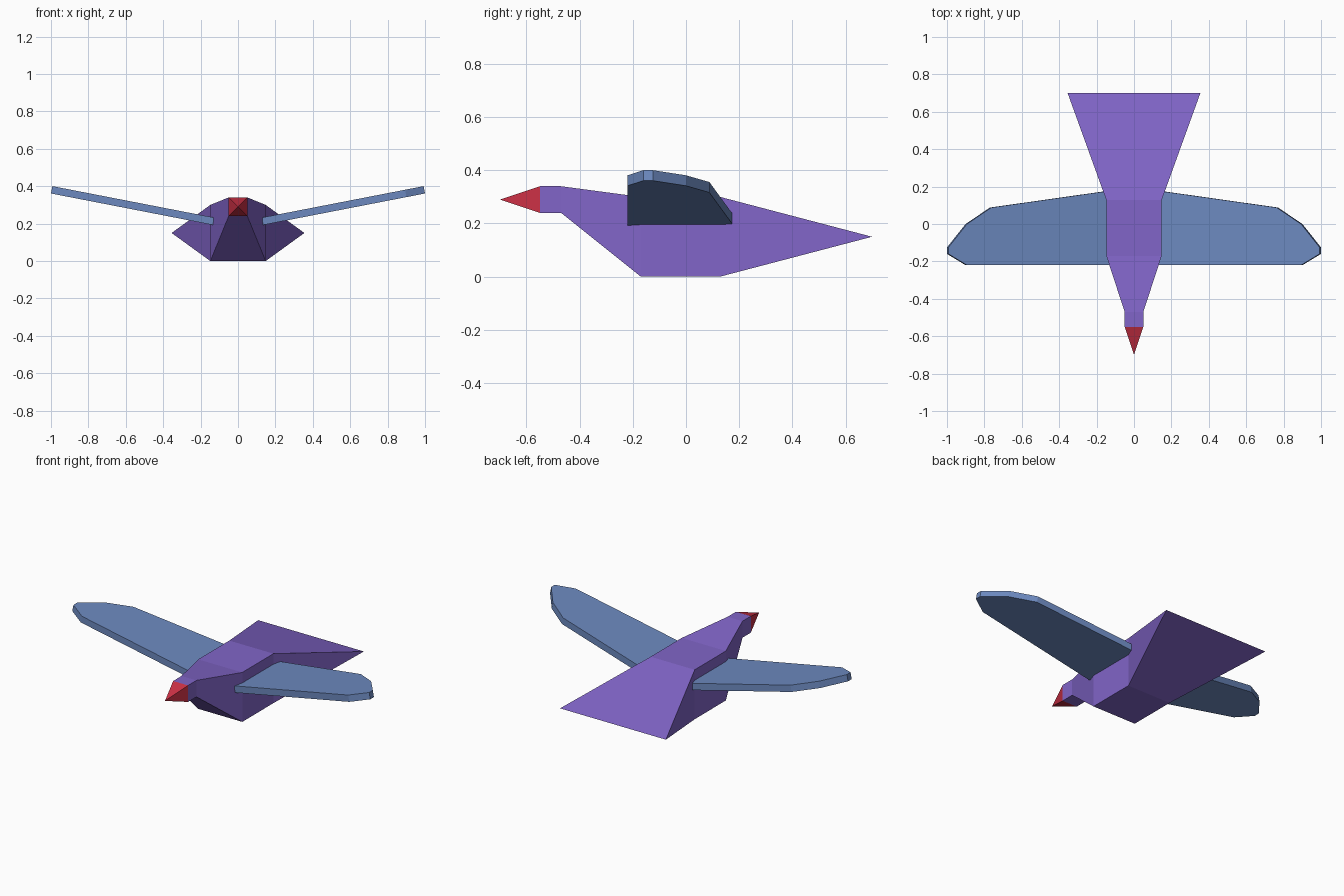
import bpy, bmesh
from math import radians
from mathutils import Matrix

if "Cube" in bpy.data.objects:
    bpy.data.objects.remove(bpy.data.objects["Cube"])


def material(name, color):
    mat = bpy.data.materials.new(name)
    mat.diffuse_color = (*color, 1)
    mat.use_nodes = True
    mat.node_tree.nodes["Principled BSDF"].inputs["Base Color"].default_value = mat.diffuse_color
    return mat


def finish(name, bm, mat):
    bmesh.ops.remove_doubles(bm, verts=bm.verts, dist=0.0005)
    bmesh.ops.recalc_face_normals(bm, faces=bm.faces)
    mesh = bpy.data.meshes.new(name)
    bm.to_mesh(mesh)
    bm.free()
    mesh.materials.append(mat)
    obj = bpy.data.objects.new(name, mesh)
    bpy.context.collection.objects.link(obj)
    return obj


def loft(name, sections, mat):
    """Rectangular sections (y, half width, bottom z, top z) joined front to back."""
    bm = bmesh.new()
    rings = [[bm.verts.new(p) for p in ((-w, y, lo), (w, y, lo), (w, y, hi), (-w, y, hi))]
             for y, w, lo, hi in sections]
    for a, b in zip(rings, rings[1:]):
        for i in range(4):
            j = (i + 1) % 4
            bm.faces.new((a[i], a[j], b[j], b[i]))
    bm.faces.new(rings[0])
    bm.faces.new(rings[-1])
    bmesh.ops.dissolve_degenerate(bm, edges=bm.edges, dist=0.0005)
    return finish(name, bm, mat)


purple = material("purple", (0.22, 0.13, 0.58))
blue = material("blue", (0.15, 0.25, 0.52))
red = material("red", (0.60, 0.03, 0.06))

# Head, neck, torso and flattened fan tail
loft("body", [(-0.55, 0.05, 0.24, 0.34), (-0.47, 0.05, 0.24, 0.34),
              (-0.17, 0.148, 0.0, 0.30), (0.128, 0.148, 0.0, 0.30),
              (0.70, 0.355, 0.15, 0.15)], purple)

# Beak: four-sided pyramid
bm = bmesh.new()
base = [bm.verts.new((x, -0.55, z)) for x, z in
        ((-0.05, 0.24), (0.05, 0.24), (0.05, 0.34), (-0.05, 0.34))]
tip = bm.verts.new((0, -0.70, 0.29))
bm.faces.new(base)
for i in range(4):
    bm.faces.new((base[i], base[(i + 1) % 4], tip))
finish("beak", bm, red)

# Wing: flat outline extruded, tilted upward and mirrored
outline = [(0, -0.22), (0.78, -0.22), (0.881, -0.16), (0.881, -0.125),
           (0.78, 0.0), (0.647, 0.088), (0, 0.178)]
bm = bmesh.new()
face = bm.faces.new([bm.verts.new((x, y, 0)) for x, y in outline])
ext = bmesh.ops.extrude_face_region(bm, geom=[face], use_keep_orig=True)
top = [g for g in ext["geom"] if isinstance(g, bmesh.types.BMVert)]
bmesh.ops.translate(bm, verts=top, vec=(0, 0, 0.04))
tilt = Matrix.Translation((0.135, 0, 0.193)) @ Matrix.Rotation(radians(-11), 4, 'Y')
bmesh.ops.transform(bm, matrix=tilt, verts=bm.verts)
wings = finish("wings", bm, blue)
wings.modifiers.new("mirror", 'MIRROR').use_mirror_merge = False
